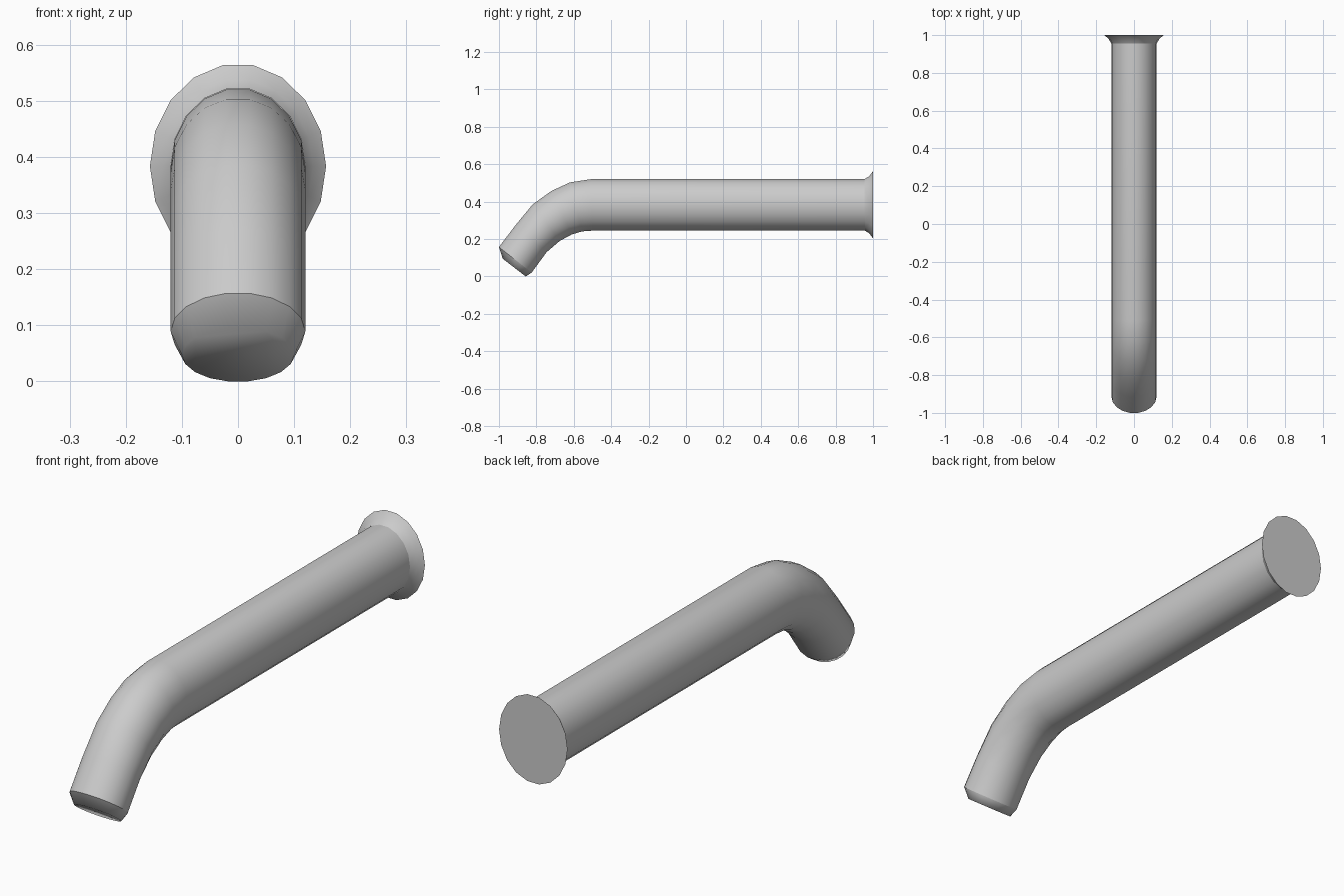
import bpy
import bmesh
import math
from mathutils import Vector

if "Cube" in bpy.data.objects:
    bpy.data.objects.remove(bpy.data.objects["Cube"], do_unlink=True)

SIDES = 18
TOP = math.sin(math.radians(80))  # height of the flat top facet on a unit ring

metal = bpy.data.materials.new("grey metal")
metal.use_nodes = True
grey = (0.6, 0.6, 0.6, 1)
metal.diffuse_color = grey
metal.node_tree.nodes["Principled BSDF"].inputs["Base Color"].default_value = grey


def loft(name, stations, sharp_rings, cap_end=True):
    """Skin elliptical rings given as (top (y, z), bottom (y, z), half width)."""
    bm = bmesh.new()
    rings = []
    for top, bottom, width in stations:
        top, bottom = Vector((0, *top)), Vector((0, *bottom))
        centre = (top + bottom) / 2
        up = (top - bottom) / (2 * TOP)
        side = Vector((width, 0, 0))
        angles = [math.tau * i / SIDES for i in range(SIDES)]
        rings.append([bm.verts.new(centre + side * math.cos(a) + up * math.sin(a))
                      for a in angles])
    for a, b in zip(rings, rings[1:]):
        for i in range(SIDES):
            j = (i + 1) % SIDES
            bm.faces.new((a[i], a[j], b[j], b[i]))
    if cap_end:
        bm.faces.new(rings[-1])
    for face in bm.faces:
        face.smooth = True
    # Crisp edges around chosen rings
    for r in sharp_rings:
        for i in range(SIDES):
            edge = bm.edges.get((rings[r][i], rings[r][(i + 1) % SIDES]))
            edge.smooth = False
    bmesh.ops.recalc_face_normals(bm, faces=bm.faces)
    mesh = bpy.data.meshes.new(name)
    bm.to_mesh(mesh)
    bm.free()
    mesh.materials.append(metal)
    obj = bpy.data.objects.new(name, mesh)
    bpy.context.collection.objects.link(obj)
    return obj


# Straight pipe, downward bend and chamfered closed tip
R = 0.12
loft("spout", [
    ((0.96, 0.52), (0.96, 0.245), R),
    ((-0.51, 0.52), (-0.50, 0.245), R),
    ((-0.62, 0.503), (-0.555, 0.241), R),
    ((-0.72, 0.457), (-0.61, 0.225), R),
    ((-0.82, 0.385), (-0.675, 0.19), R),
    ((-0.915, 0.27), (-0.745, 0.13), R),
    ((-1.0, 0.157), (-0.825, 0.021), R),
    ((-0.98, 0.095), (-0.857, 0.0), 0.1),
], sharp_rings=[6])

# Flared wall flange with a flat back
loft("wall_flange", [
    ((y, 0.3835 + h), (y, 0.3835 - h), w)
    for y, h, w in [(0.955, 0.1375, 0.12), (0.98, 0.153, 0.134), (1.0, 0.18, 0.157)]
], sharp_rings=[2])
